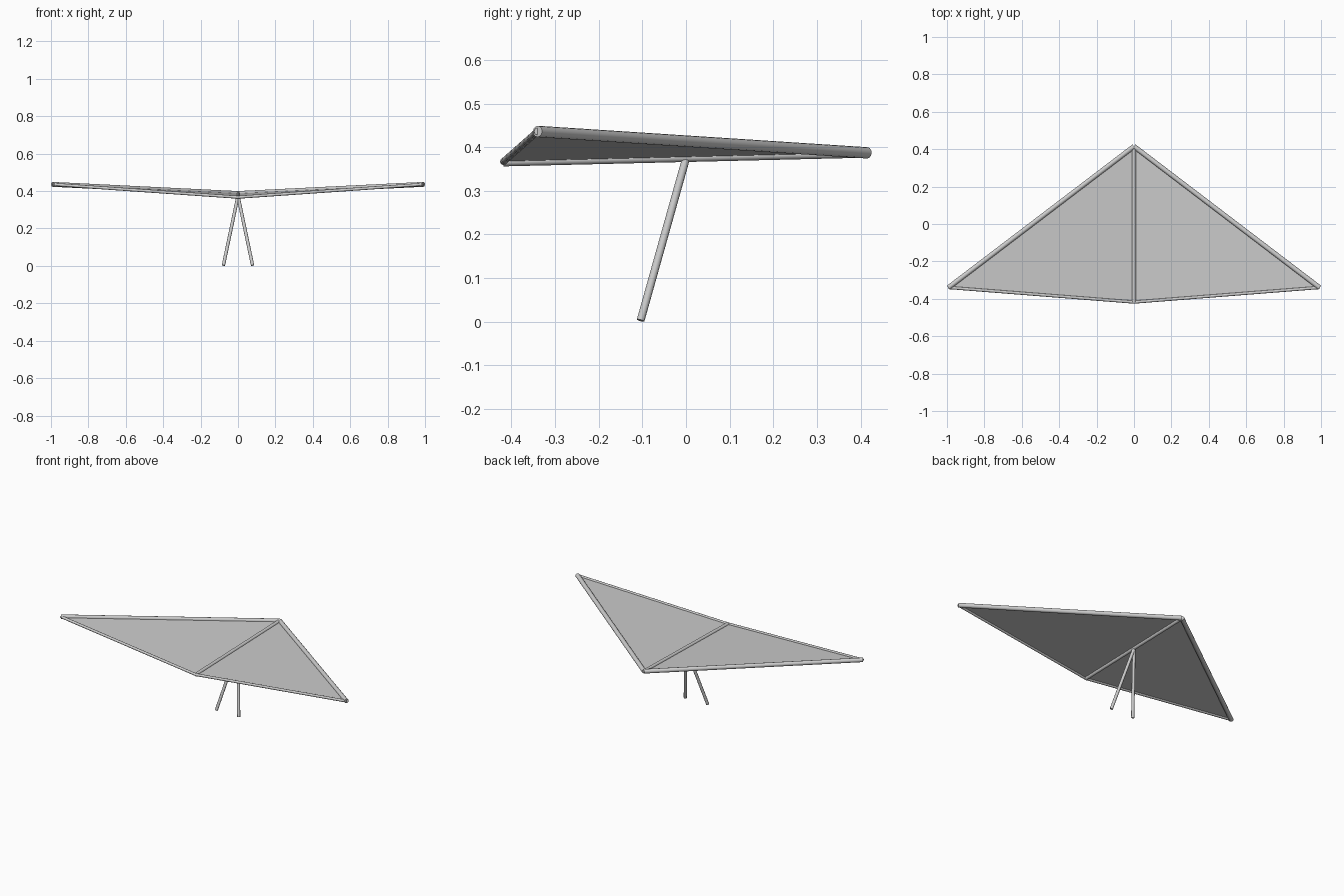
import bpy
import math
from mathutils import Vector

if "Cube" in bpy.data.objects:
    bpy.data.objects.remove(bpy.data.objects["Cube"])

NOSE = Vector((0, 0.415, 0.387))
TAIL = Vector((0, -0.418, 0.367))
HUB = Vector((0, 0, 0.374))


def tube(name, a, b, radius, sides=12):
    d = b - a
    bpy.ops.mesh.primitive_cylinder_add(vertices=sides, radius=radius, depth=d.length,
                                        location=(a + b) / 2)
    ob = bpy.context.object
    ob.name = name
    ob.rotation_euler = d.to_track_quat('Z', 'Y').to_euler()
    bpy.ops.object.shade_smooth_by_angle(angle=math.radians(40))
    return ob


cloth = bpy.data.materials.new("cloth")
cloth.diffuse_color = (0.6, 0.6, 0.6, 1)
cloth.use_nodes = True
cloth.node_tree.nodes["Principled BSDF"].inputs["Base Color"].default_value = cloth.diffuse_color

# central spar
tube("keel", TAIL, NOSE, 0.011)

for side, s in (("left", -1), ("right", 1)):
    tip = Vector((s * 0.992, -0.34, 0.436))
    foot = Vector((s * 0.078, -0.104, 0.003))

    # wing frame
    tube(side + "_leading_edge", NOSE, tip, 0.013)
    tube(side + "_trailing_edge", TAIL, tip, 0.008)

    # support leg
    tube(side + "_leg", foot, HUB, 0.009)

    # flat sail panel
    me = bpy.data.meshes.new(side + "_sail")
    order = (0, 1, 2) if s > 0 else (0, 2, 1)
    me.from_pydata([NOSE, TAIL, tip], [], [order])
    me.materials.append(cloth)
    bpy.context.collection.objects.link(bpy.data.objects.new(side + "_sail", me))
